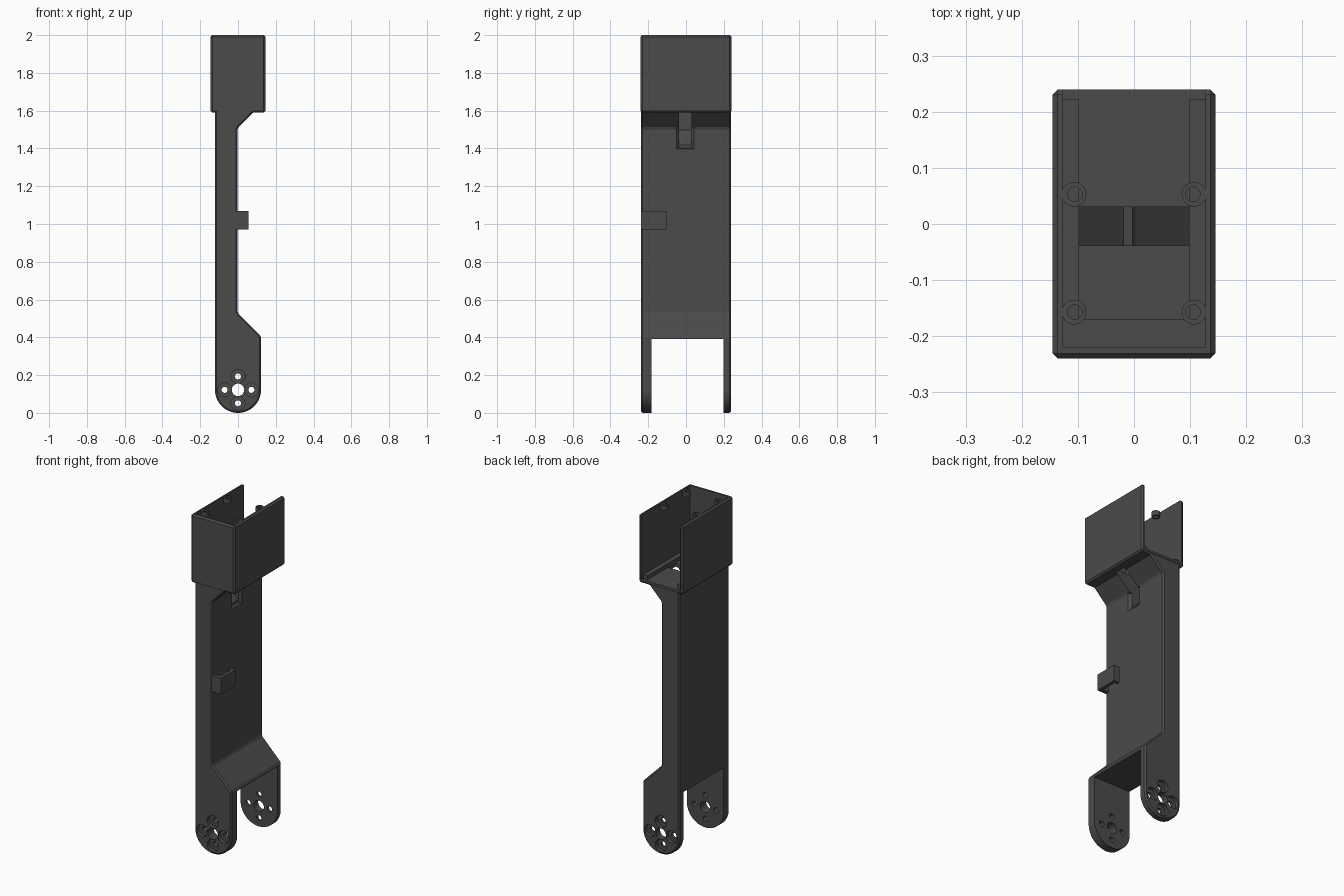
import bpy, bmesh, math
from mathutils import Matrix

if "Cube" in bpy.data.objects:
    bpy.data.objects.remove(bpy.data.objects["Cube"])

dark = bpy.data.materials.new("dark_grey_plastic")
dark.diffuse_color = (0.07, 0.07, 0.07, 1)
dark.use_nodes = True
dark.node_tree.nodes["Principled BSDF"].inputs["Base Color"].default_value = dark.diffuse_color


def make_object(name, bm):
    bmesh.ops.recalc_face_normals(bm, faces=bm.faces)
    mesh = bpy.data.meshes.new(name)
    bm.to_mesh(mesh)
    bm.free()
    mesh.materials.append(dark)
    obj = bpy.data.objects.new(name, mesh)
    bpy.context.collection.objects.link(obj)
    return obj


def prism(name, outline, y0, y1):
    """Extrude an x/z outline along y."""
    bm = bmesh.new()
    face = bm.faces.new([bm.verts.new((x, y0, z)) for x, z in outline])
    new = bmesh.ops.extrude_face_region(bm, geom=[face])["geom"]
    bmesh.ops.translate(bm, vec=(0, y1 - y0, 0),
                        verts=[v for v in new if isinstance(v, bmesh.types.BMVert)])
    return make_object(name, bm)


def box(name, x0, x1, y0, y1, z0, z1):
    return prism(name, [(x0, z0), (x1, z0), (x1, z1), (x0, z1)], y0, y1)


def cylinder(name, radius, depth, centre, along_y=False):
    bm = bmesh.new()
    turn = Matrix.Rotation(math.pi / 2, 4, "X") if along_y else Matrix()
    bmesh.ops.create_cone(bm, cap_ends=True, segments=32, radius1=radius, radius2=radius,
                          depth=depth, matrix=Matrix.Translation(centre) @ turn)
    return make_object(name, bm)


def apply(obj, mod):
    with bpy.context.temp_override(object=obj, active_object=obj):
        bpy.ops.object.modifier_apply(modifier=mod.name)


def chamfer(obj, width):
    mod = obj.modifiers.new("chamfer", "BEVEL")
    mod.width, mod.segments = width, 1
    mod.limit_method, mod.angle_limit = "ANGLE", math.radians(30)
    apply(obj, mod)


def cut(obj, cutter):
    mod = obj.modifiers.new("cut", "BOOLEAN")
    mod.operation, mod.object, mod.solver = "DIFFERENCE", cutter, "EXACT"
    apply(obj, mod)
    bpy.data.objects.remove(cutter)


# Arm: side outline with a rounded hinge end
PIVOT, R = 0.127, 0.122
outline = [(-0.122, 1.605), (0.095, 1.605), (-0.003, 1.507), (-0.003, 0.53), (R, 0.405)]
outline += [(R * math.cos(a), PIVOT - R * math.sin(a))
            for a in [math.pi * i / 32 for i in range(33)]]
arm = prism("arm", outline, -0.238, 0.238)
chamfer(arm, 0.008)

# Fork opening between the two hinge cheeks
cut(arm, box("fork_cutter", -0.3, 0.3, -0.182, 0.198, -0.1, 0.39))

# Hinge holes: one centre bore, four screw holes with recesses on the outer faces
cut(arm, cylinder("bore_cutter", 0.033, 1, (0, 0, PIVOT), True))
for i in range(4):
    x = 0.071 * math.cos(i * math.pi / 2)
    z = PIVOT + 0.071 * math.sin(i * math.pi / 2)
    cut(arm, cylinder("screw_cutter", 0.016, 1, (x, 0, z), True))
    for y in (-0.245, 0.245):
        cut(arm, cylinder("recess_cutter", 0.037, 0.06, (x, y, z), True))

# Servo housing: open at the top and back
housing = box("servo_housing", -0.145, 0.145, -0.24, 0.24, 1.59, 2.0)
chamfer(housing, 0.009)
cut(housing, box("cavity_cutter", -0.127, 0.127, -0.22, 0.4, 1.612, 2.2))

# Cable channel running from the housing floor out through the slope
channel = [(-0.098, 1.8), (-0.098, 1.497), (-0.003, 1.402), (0.098, 1.301), (0.098, 1.8)]
for part in (arm, housing):
    cut(part, prism("channel_cutter", channel, -0.038, 0.03))
# Flared mouth of the channel
mouth = bmesh.new()
rings = [[mouth.verts.new((x, y, z)) for x, y, z in
          ((d, -0.038 - s, 1.402 - s * 0.3), (d, 0.03 + s, 1.402 - s * 0.3),
           (d, 0.03 + s, 1.507), (d, -0.038 - s, 1.507))]
         for d, s in ((-0.018, 0.0), (0.002, 0.018))]
mouth.faces.new(rings[0])
mouth.faces.new(rings[1])
for i in range(4):
    j = (i + 1) % 4
    mouth.faces.new((rings[0][i], rings[0][j], rings[1][j], rings[1][i]))
cut(arm, make_object("mouth_cutter", mouth))

# Support ledges on the housing floor
box("front_ledge", -0.128, 0.128, -0.222, -0.17, 1.605, 1.635)
for side, name in ((-1, "left"), (1, "right")):
    x0, x1 = sorted((side * 0.098, side * 0.128))
    box(name + "_ledge", x0, x1, -0.171, 0.222, 1.605, 1.635)
    # Screw lugs near the rim
    for y, place in ((-0.157, "front"), (0.053, "back")):
        lug = cylinder(f"{name}_{place}_screw_lug", 0.022, 0.03, (side * 0.107, y, 1.983))
        cut(lug, cylinder("lug_cutter", 0.013, 0.2, (side * 0.105, y, 1.983)))

# Cable clip: hook with a gap between its arm and the plate
hook = [(-0.01, -0.238), (0.055, -0.238), (0.055, -0.1), (0.018, -0.1),
        (0.018, -0.12), (0.035, -0.12), (0.035, -0.215), (-0.01, -0.215)]
bm = bmesh.new()
face = bm.faces.new([bm.verts.new((x, y, 0.972)) for x, y in hook])
new = bmesh.ops.extrude_face_region(bm, geom=[face])["geom"]
bmesh.ops.translate(bm, vec=(0, 0, 0.096),
                    verts=[v for v in new if isinstance(v, bmesh.types.BMVert)])
make_object("cable_clip", bm)

# Settle the model on the ground
low = min(v.co.z for v in arm.data.vertices)
for v in arm.data.vertices:
    if v.co.z < 0.3:
        v.co.z -= low
